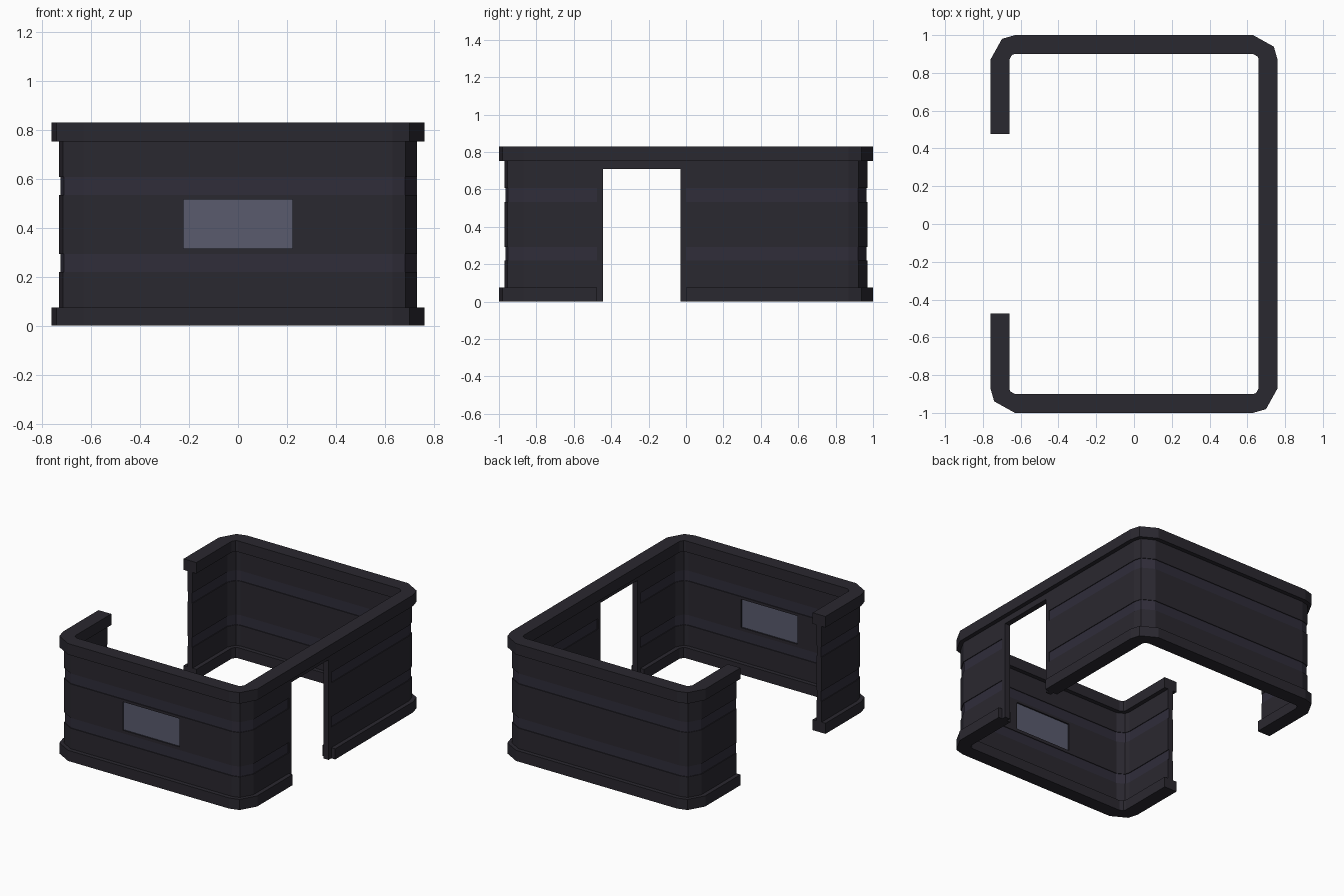
import bpy, bmesh, math

if "Cube" in bpy.data.objects:
    bpy.data.objects.remove(bpy.data.objects["Cube"])

CX, CY = 0.63, 0.87      # centres of the rounded corners


def material(name, rgb):
    m = bpy.data.materials.new(name)
    m.diffuse_color = (*rgb, 1)
    m.use_nodes = True
    m.node_tree.nodes["Principled BSDF"].inputs["Base Color"].default_value = m.diffuse_color
    return m


DARK = material("dark_wall", (0.023, 0.021, 0.029))
BAND = material("groove_band", (0.029, 0.026, 0.042))
PANE = material("window_pane", (0.10, 0.105, 0.155))


def add_object(name, bm, mats):
    bmesh.ops.recalc_face_normals(bm, faces=bm.faces)
    me = bpy.data.meshes.new(name)
    bm.to_mesh(me)
    bm.free()
    for m in mats:
        me.materials.append(m)
    ob = bpy.data.objects.new(name, me)
    bpy.context.collection.objects.link(ob)
    return ob


def box(name, x0, x1, y0, y1, z0, z1, mat):
    bm = bmesh.new()
    bmesh.ops.create_cube(bm, size=1)
    for v in bm.verts:
        v.co = ((x0 + x1) / 2 + v.co.x * (x1 - x0),
                (y0 + y1) / 2 + v.co.y * (y1 - y0),
                (z0 + z1) / 2 + v.co.z * (z1 - z0))
    return add_object(name, bm, [mat])


# Wall section: half thickness and height, mirrored about the wall centre
HALF = [(0.05, 0), (0.05, 0.075), (0.02, 0.075), (0.02, 0.22),
        (0.015, 0.22), (0.015, 0.293), (0.02, 0.293), (0.02, 0.533),
        (0.015, 0.533), (0.015, 0.607), (0.02, 0.607), (0.02, 0.752),
        (0.05, 0.752), (0.05, 0.83)]
SECTION = [(0.08 + h, z) for h, z in HALF] + [(0.08 - h, z) for h, z in reversed(HALF)]
n = len(SECTION)
BAND_EDGES = {4, 8, n - 6, n - 10}


def corner(k):
    # corner k of 4, counter-clockwise, with one uneven intermediate facet
    a = math.radians(45 + 90 * k)
    x = math.copysign(CX, math.cos(a))
    y = math.copysign(CY, math.sin(a))
    return [(x, y, 90 * k + d) for d in (0, 32, 90)]


def sweep(name, path):
    bm = bmesh.new()
    rings = []
    for x, y, deg in path:
        c, s = math.cos(math.radians(deg)), math.sin(math.radians(deg))
        rings.append([bm.verts.new((x + r * c, y + r * s, z)) for r, z in SECTION])
    for a, b in zip(rings, rings[1:]):
        for i in range(n):
            j = (i + 1) % n
            f = bm.faces.new((a[i], a[j], b[j], b[i]))
            if i in BAND_EDGES or (n - 2 - i) in BAND_EDGES:
                f.material_index = 1
    bm.faces.new(rings[0])
    bm.faces.new(rings[-1])
    return add_object(name, bm, [DARK, BAND])


# Front and back halves, split by the doorway and the open left side
front = sweep("front_wall", [(-CX, -0.473, 180)] + corner(2) + corner(3) + [(CX, -0.475, 360)])
sweep("back_wall", [(CX, 0, 0)] + corner(0) + corner(1) + [(-CX, 0.477, 180)])

# Doorway: posts, lintel and the rail running over it
for label, y0, y1 in (("front", -0.475, -0.445), ("back", -0.03, 0)):
    box(f"door_post_{label}", 0.69, 0.73, y0, y1, 0, 0.752, DARK)
box("door_lintel", 0.69, 0.73, -0.445, -0.03, 0.708, 0.752, DARK)
box("door_top_rail", 0.66, 0.76, -0.475, 0, 0.752, 0.83, DARK)

# Window opening and its slightly recessed pane
cutter = box("window_cutter", -0.222, 0.222, -1.1, -0.8, 0.315, 0.515, DARK)
cutter.hide_render = True
mod = front.modifiers.new("window", 'BOOLEAN')
mod.operation = 'DIFFERENCE'
mod.solver = 'EXACT'
mod.object = cutter
bpy.context.view_layer.objects.active = front
bpy.ops.object.modifier_apply(modifier=mod.name)
bpy.data.objects.remove(cutter)
box("window_pane", -0.222, 0.222, -0.96, -0.94, 0.315, 0.515, PANE)
